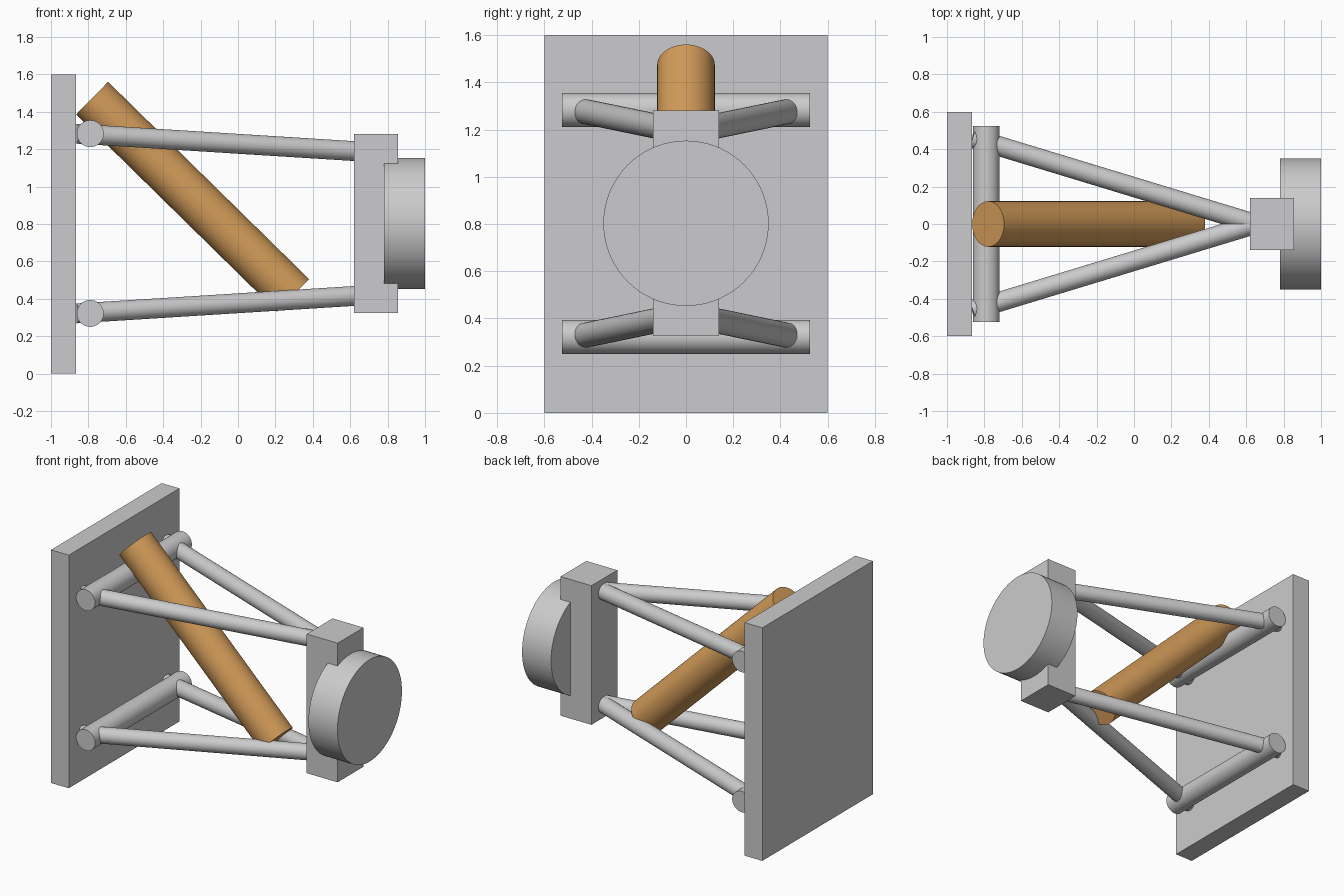
import bpy
from mathutils import Vector

cube = bpy.data.objects.get("Cube")
if cube:
    bpy.data.objects.remove(cube, do_unlink=True)


def make_material(name, rgb):
    mat = bpy.data.materials.new(name)
    mat.use_nodes = True
    color = (*rgb, 1)
    mat.diffuse_color = color
    mat.node_tree.nodes["Principled BSDF"].inputs["Base Color"].default_value = color
    return mat


grey = make_material("light grey", (0.6, 0.6, 0.61))
orange = make_material("orange", (0.65, 0.33, 0.1))


def box(name, low, high, mat):
    low, high = Vector(low), Vector(high)
    bpy.ops.mesh.primitive_cube_add(size=1, location=(low + high) / 2)
    obj = bpy.context.object
    obj.name = name
    obj.scale = high - low
    bpy.ops.object.transform_apply(location=False, rotation=False, scale=True)
    obj.data.materials.append(mat)


def rod(name, start, end, radius, mat, sides=48):
    start, end = Vector(start), Vector(end)
    axis = end - start
    bpy.ops.mesh.primitive_cylinder_add(
        vertices=sides, radius=radius, depth=axis.length, location=(start + end) / 2)
    obj = bpy.context.object
    obj.name = name
    obj.rotation_euler = axis.to_track_quat("Z", "Y").to_euler()
    obj.data.materials.append(mat)
    bpy.ops.object.shade_smooth_by_angle()


# Mounting plate, upright block and wheel hub
box("mounting_plate", (-1, -0.6, 0), (-0.865, 0.6, 1.6), grey)
box("upright_block", (0.62, -0.14, 0.325), (0.855, 0.14, 1.28), grey)
rod("hub_disc", (0.78, 0, 0.803), (1, 0, 0.803), 0.35, grey, 72)

# Upper and lower wishbones: pivot bar plus two converging arms
for level, pivot_z, tip_z in (("upper", 1.283, 1.188), ("lower", 0.322, 0.417)):
    rod(level + "_pivot_bar", (-0.79, -0.525, pivot_z), (-0.79, 0.525, pivot_z), 0.072, grey)
    for side, sign in (("front", -1), ("back", 1)):
        rod(f"{level}_{side}_arm", (-0.865, sign * 0.46, pivot_z),
            (0.65, 0, tip_z), 0.053, grey)

# Diagonal damper
rod("damper", (-0.78, 0, 1.473), (0.295, 0, 0.418), 0.122, orange, 64)
